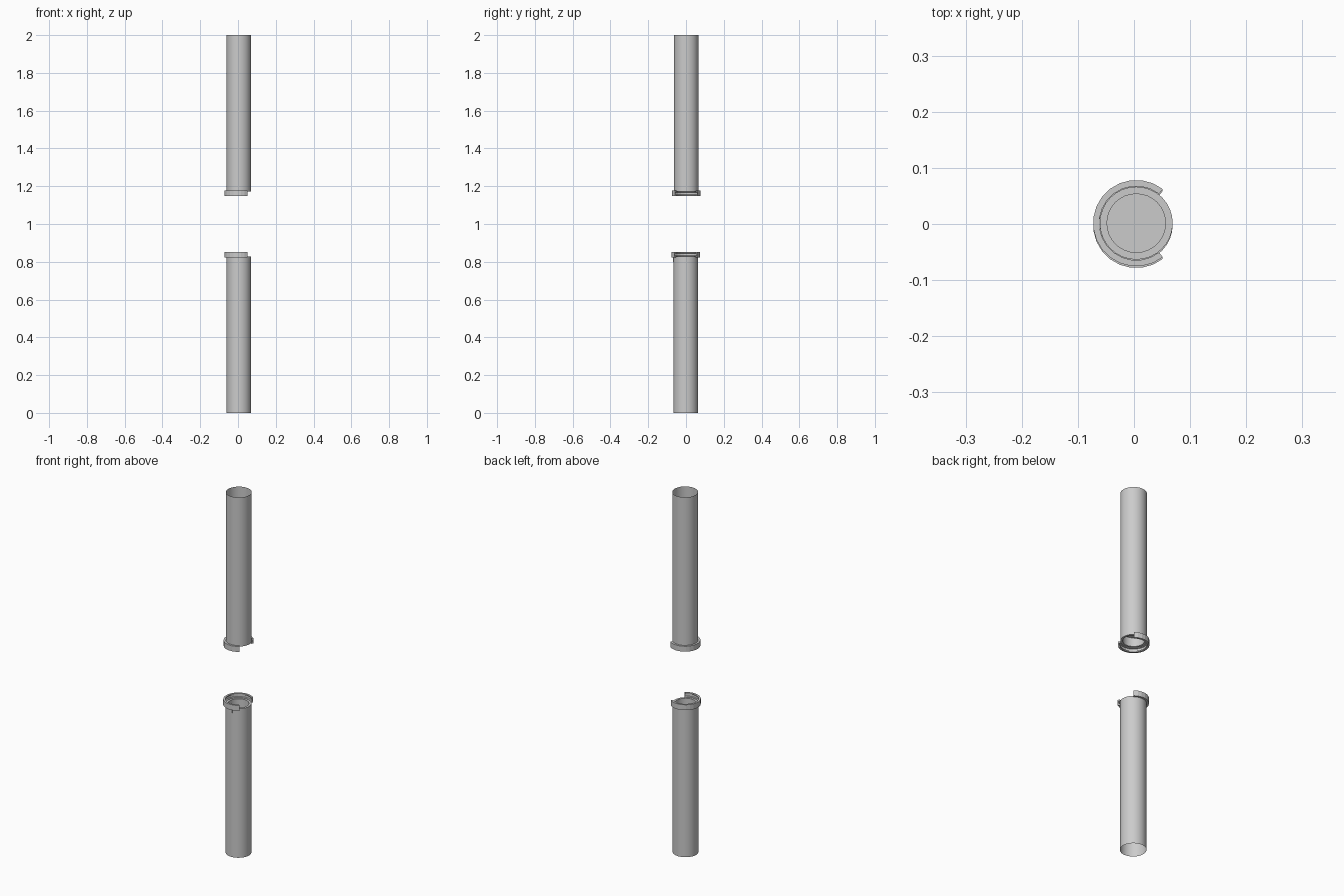
import bpy, bmesh, math
from mathutils import Matrix

if "Cube" in bpy.data.objects:
    bpy.data.objects.remove(bpy.data.objects["Cube"])


def revolve(name, profile, start, end, steps, closed_profile, centre, flip, smooth):
    """Sweep an (r, z) profile round a vertical axis; flip turns it end for end."""
    bm = bmesh.new()
    full = abs(end - start) >= 360
    rings = []
    for i in range(steps if full else steps + 1):
        a = math.radians(start + (end - start) * i / steps)
        rings.append([bm.verts.new((r * math.cos(a), r * math.sin(a), z)) for r, z in profile])
    n = len(profile)
    for i in range(steps):
        a, b = rings[i], rings[(i + 1) % len(rings)]
        for j in range(n if closed_profile else n - 1):
            k = (j + 1) % n
            bm.faces.new((a[j], b[j], b[k], a[k]))
    if closed_profile and not full:
        bm.faces.new(rings[0])
        bm.faces.new(rings[-1])
    if not closed_profile:
        # recessed floor inside the coupling end
        bm.faces.new([ring[-1] for ring in rings])
    bmesh.ops.recalc_face_normals(bm, faces=bm.faces)
    m = Matrix.Translation(centre)
    if flip:
        m = Matrix.Translation((0, 0, 2)) @ Matrix.Rotation(math.pi, 4, 'X') @ m
    bm.transform(m)
    mesh = bpy.data.meshes.new(name)
    bm.to_mesh(mesh)
    bm.free()
    obj = bpy.data.objects.new(name, mesh)
    bpy.context.collection.objects.link(obj)
    if smooth:
        bpy.ops.object.select_all(action='DESELECT')
        obj.select_set(True)
        bpy.context.view_layer.objects.active = obj
        bpy.ops.object.shade_smooth_by_angle(angle=math.radians(30))
    return obj


# Open tube with an inward lip and a recess at the coupling end
tube = [(0.065, 2.0), (0.065, 1.172), (0.053, 1.172), (0.053, 1.22)]
# Channel section of the open clamp collar
collar = [(0.066, 1.148), (0.077, 1.148), (0.077, 1.178), (0.066, 1.178),
          (0.066, 1.170), (0.072, 1.168), (0.072, 1.156), (0.066, 1.154)]
centre = (0.004, 0.0015, 0)

for side, flip in (("upper", False), ("lower", True)):
    revolve(side + "_tube", tube, 0, 360, 32, False, centre, flip, True)
    revolve(side + "_collar", collar, 52, 308, 17, True, centre, flip, False)

# Small stop tab on the front of the lower tube
bpy.ops.mesh.primitive_cube_add(size=1, location=(0.004, -0.066, 0.813))
tab = bpy.context.object
tab.name = "stop_tab"
tab.scale = (0.014, 0.006, 0.026)
